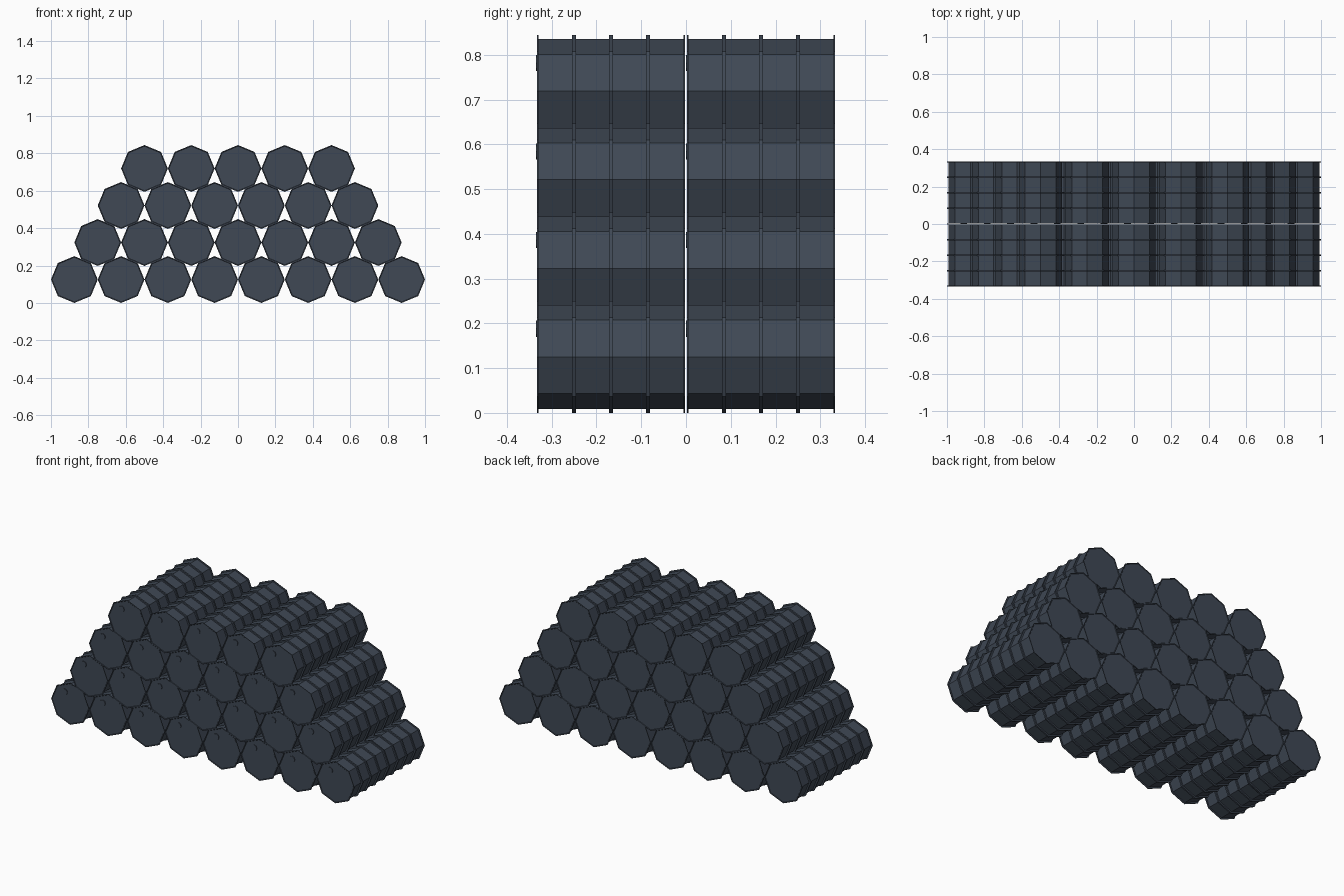
import bpy, bmesh, math

if "Cube" in bpy.data.objects:
    bpy.data.objects.remove(bpy.data.objects["Cube"])

R, BODY = 0.125, 0.116       # rib radius, body radius
SPACING, ROW_H = 0.25, 0.198
LENGTH = 0.331               # length of one drum

paint = bpy.data.materials.new("slate_paint")
paint.diffuse_color = (0.05, 0.065, 0.09, 1)
paint.use_nodes = True
paint.node_tree.nodes["Principled BSDF"].inputs["Base Color"].default_value = paint.diffuse_color

# Side profile (radius, y) with end rims and three raised ribs
rim, rib = 0.004, 0.0045
profile = [(0, 0.002), (0.119, 0.002), (0.121, 0), (R, 0), (R, rim), (BODY, rim)]
for f in (0.25, 0.5, 0.75):
    y = LENGTH * f
    profile += [(BODY, y - rib), (R, y - rib), (R, y + rib), (BODY, y + rib)]
profile += [(BODY, LENGTH - rim), (R, LENGTH - rim), (R, LENGTH), (0.121, LENGTH),
            (0.119, LENGTH - 0.002), (0, LENGTH - 0.002)]


def lathe(bm, prof, sides, cx=0.0, cz=0.0):
    """Revolve a (radius, y) profile round the y axis through (cx, cz)."""
    rings = []
    for r, y in prof:
        if r == 0:
            rings.append([bm.verts.new((cx, y, cz))] * sides)
        else:
            rings.append([bm.verts.new((cx + r * math.cos(2 * math.pi * k / sides), y,
                                        cz + r * math.sin(2 * math.pi * k / sides)))
                          for k in range(sides)])
    for a, b in zip(rings, rings[1:]):
        for k in range(sides):
            n = (k + 1) % sides
            bm.faces.new(dict.fromkeys((a[k], a[n], b[n], b[k])))


# One drum: octagonal shell plus a filler cap on the front lid
bm = bmesh.new()
lathe(bm, profile, 8)
lathe(bm, [(0, -0.002), (0.018, -0.002), (0.018, 0.003), (0, 0.003)], 8, -0.035, 0.063)
bmesh.ops.recalc_face_normals(bm, faces=bm.faces)
drum = bpy.data.meshes.new("drum")
bm.to_mesh(drum)
bm.free()
drum.materials.append(paint)

# Pyramid stack, two drums deep
for row in range(4):
    count = 8 - row
    for i in range(count):
        for depth, y in (("front", -0.333), ("back", 0.002)):
            ob = bpy.data.objects.new(f"drum_{depth}_row{row + 1}_{i + 1}", drum)
            ob.location = ((i - (count - 1) / 2) * SPACING, y, R + row * ROW_H)
            bpy.context.collection.objects.link(ob)
